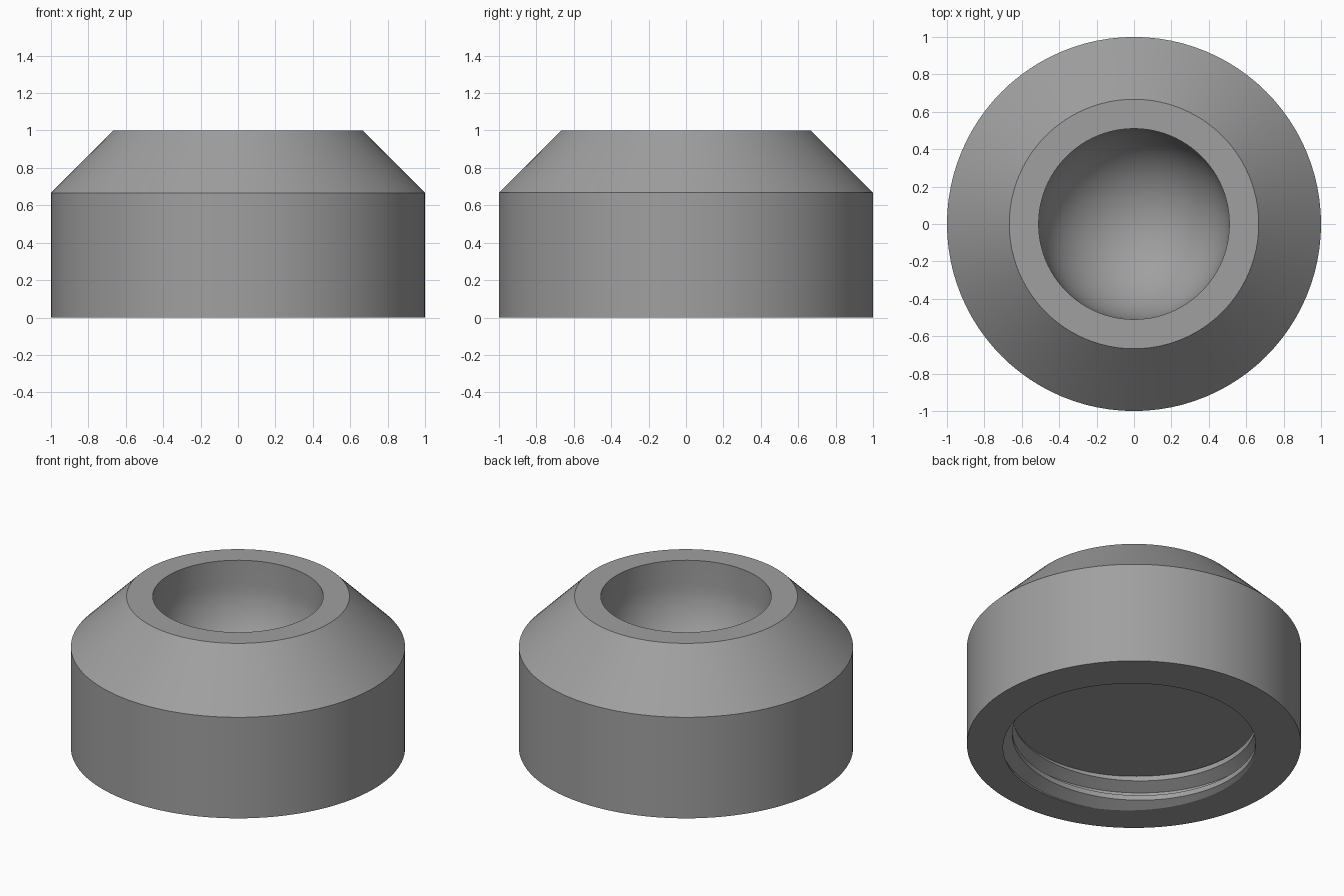
import bpy, bmesh, math

if "Cube" in bpy.data.objects:
    bpy.data.objects.remove(bpy.data.objects["Cube"])

SEG = 96                       # segments around the axis
MINOR, MAJOR = 0.728, 0.80     # thread crest and root radii
PITCH, DEPTH = 0.1333, 0.20    # thread pitch and recess depth
BOWL, STRAIGHT = 0.51, 0.157   # seat radius and its straight upper wall

grey = bpy.data.materials.new("grey")
grey.diffuse_color = (0.35, 0.35, 0.35, 1)
grey.use_nodes = True
grey.node_tree.nodes["Principled BSDF"].inputs["Base Color"].default_value = grey.diffuse_color

bm = bmesh.new()


def thread_radius(t):
    """Radius at t pitches from a crest centre: crest, flank, root."""
    t %= 1.0
    f = (min(t, 1 - t) - 0.125) / 0.3125
    return MINOR + (MAJOR - MINOR) * min(1, max(0, f))


def column(i):
    """Full section at one angle, from recess ceiling round to the seat."""
    a = 2 * math.pi * i / SEG
    phase = i / SEG - 0.25
    pts = [(0, DEPTH)]
    # Threaded recess, following a right-hand helix
    for turn in range(3, -3, -1):
        for b in (0.5625, 0.4375, 0.125, -0.125):
            z = min(DEPTH, max(0, (turn + b + phase) * PITCH))
            pts.append((thread_radius(z / PITCH - phase), z))
    # Outer wall, cone and top rim
    pts += [(1, 0), (1, 0.667), (0.667, 1), (BOWL, 1)]
    # Straight wall and hemispherical seat
    steps = 20
    for k in range(steps + 1):
        e = math.pi / 2 * k / steps
        pts.append((BOWL * math.cos(e), 1 - STRAIGHT - BOWL * math.sin(e)))
    return [bm.verts.new((r * math.cos(a), r * math.sin(a), z)) for r, z in pts]


columns = [column(i) for i in range(SEG + 1)]
for c, d in zip(columns, columns[1:]):
    for k in range(len(c) - 1):
        bm.faces.new((c[k], d[k], d[k + 1], c[k + 1]))

# Join the seam, the poles and the run-out of the thread
bmesh.ops.remove_doubles(bm, verts=bm.verts, dist=0.0001)
bmesh.ops.recalc_face_normals(bm, faces=bm.faces)

mesh = bpy.data.meshes.new("threaded_cap")
bm.to_mesh(mesh)
bm.free()
mesh.materials.append(grey)
cap = bpy.data.objects.new("threaded_cap", mesh)
bpy.context.collection.objects.link(cap)

# Smooth round surfaces with crisp rims
bpy.context.view_layer.objects.active = cap
cap.select_set(True)
bpy.ops.object.shade_smooth_by_angle(angle=math.radians(30))
